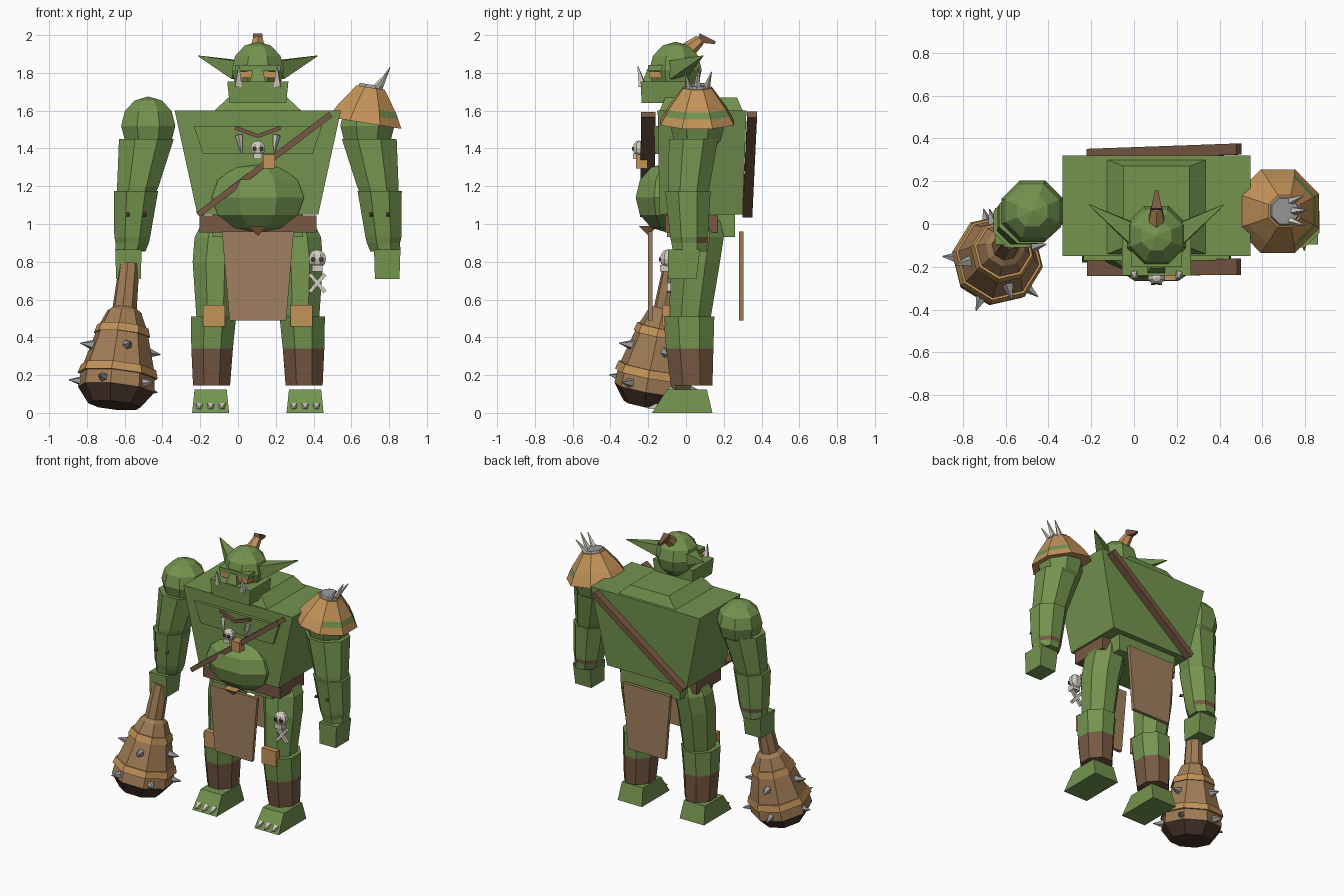
import bpy
import bmesh
from math import cos, sin, pi
from mathutils import Vector, Matrix

default_cube = bpy.data.objects.get("Cube")
if default_cube:
    bpy.data.objects.remove(default_cube)

MID = .105  # the body's own centre line


def material(name, hex_colour):
    def linear(value):
        return value / 12.92 if value <= .04 else ((value + .055) / 1.055) ** 2.4
    channels = [linear(part / 255) for part in bytes.fromhex(hex_colour)]
    mat = bpy.data.materials.new(name)
    mat.use_nodes = True
    mat.diffuse_color = (*channels, 1)
    shader = next(node for node in mat.node_tree.nodes if node.type == 'BSDF_PRINCIPLED')
    shader.inputs["Base Color"].default_value = (*channels, 1)
    return mat


green = material("green skin", "74944f")
tan = material("tan leather", "c39359")
cloth = material("worn cloth", "a08060")
wood = material("club wood", "a07c56")
brown = material("brown leather", "775843")
dark = material("dark brown", "4a362b")
bone = material("bone", "d2cdbf")
steel = material("grey metal", "9b9b9b")


def finish(name, bm, mats, paint=None):
    """Turn a bmesh into an object, colouring faces by an optional rule."""
    bmesh.ops.recalc_face_normals(bm, faces=bm.faces)
    bm.normal_update()
    if paint:
        for face in bm.faces:
            face.material_index = int(paint(face.calc_center_median(), face.normal))
    mesh = bpy.data.meshes.new(name)
    bm.to_mesh(mesh)
    bm.free()
    for mat in mats:
        mesh.materials.append(mat)
    obj = bpy.data.objects.new(name, mesh)
    bpy.context.collection.objects.link(obj)
    return obj


def loft(name, sections, sides, *mats, paint=None):
    """Stack of polygon rings, each given as x, y, z, half width, half depth."""
    bm = bmesh.new()
    rings = []
    for x, y, z, half_x, half_y in sections:
        ring = []
        for step in range(sides):
            angle = (step + .5) * 2 * pi / sides
            ring.append(bm.verts.new((x + half_x * cos(angle) / cos(pi / sides),
                                      y + half_y * sin(angle) / cos(pi / sides), z)))
        rings.append(ring)
    for lower, upper in zip(rings, rings[1:]):
        for step in range(sides):
            after = (step + 1) % sides
            bm.faces.new((lower[step], lower[after], upper[after], upper[step]))
    bm.faces.new(rings[0])
    bm.faces.new(rings[-1])
    return finish(name, bm, mats, paint)


def box(name, centre, half, mat):
    x, y, z = centre
    return loft(name, [(x, y, z + end * half[2], half[0], half[1]) for end in (-1, 1)], 4, mat)


def aim(obj, origin, direction):
    turn = Vector(direction).to_track_quat('Z', 'Y').to_matrix().to_4x4()
    obj.matrix_world = Matrix.Translation(origin) @ turn
    return obj


def spike(name, base, tip, radius, mat, sides=4, tip_radius=.002):
    direction = Vector(tip) - Vector(base)
    rings = [(0, 0, 0, radius, radius), (0, 0, direction.length, tip_radius, tip_radius)]
    return aim(loft(name, rings, sides, mat), base, direction)


def ball(name, centre, radii, mat, segments=8, rings=6):
    bm = bmesh.new()
    bmesh.ops.create_uvsphere(bm, u_segments=segments, v_segments=rings, radius=1)
    bmesh.ops.rotate(bm, verts=bm.verts, matrix=Matrix.Rotation(pi / segments, 3, 'Z'))
    bmesh.ops.scale(bm, verts=bm.verts, vec=radii)
    bmesh.ops.translate(bm, verts=bm.verts, vec=centre)
    return finish(name, bm, [mat])


def bar(name, start, end, width, depth, mat):
    """Flat strap between two points, with its depth along y."""
    start, end = Vector(start), Vector(end)
    along = (end - start).normalized()
    across = along.cross(Vector((0, 1, 0))).normalized()
    out = across.cross(along)
    obj = loft(name, [(0, 0, 0, width, depth), (0, 0, (end - start).length, width, depth)], 4, mat)
    turn = Matrix((across, out, along)).transposed().to_4x4()
    obj.matrix_world = Matrix.Translation(start) @ turn
    return obj


def skull(name, x, y, z, size):
    ball(name, (x, y, z), (size, size * .8, size), bone, 8, 6)
    box(name + "_jaw", (x, y - size * .25, z - size), (size * .55, size * .5, size * .35), bone)
    for side in (-1, 1):
        box(name + "_socket", (x + side * size * .4, y - size * .76, z - size * .05),
            (size * .22, .004, size * .22), dark)


# Torso, neck slope, belly and hips
loft("torso", [(MID, .08, 1.05, .32, .22), (MID, .085, 1.6, .44, .235)], 4, green)
loft("neck_slope", [(MID, .08, 1.6, .23, .22), (MID, .08, 1.67, .155, .19)], 4, green)
ball("belly", (MID, -.1, 1.14), (.265, .18, .185), green)
chest = loft("chest_plate", [(MID, -.145, 1.37, .29, .02), (MID, -.15, 1.52, .34, .02)], 4, green)
box("hips", (MID, .08, 1), (.24, .18, .07), green)
box("belt", (MID, .03, 1), (.31, .14, .045), brown)

# Front and back loincloths
for name, y in (("front_loincloth", -.19), ("back_loincloth", .293)):
    loft(name, [(MID, y, .49, .15, .012), (MID, y, .96, .19, .012)], 4, cloth)
spike("loincloth_clasp", (MID, -.2, .99), (MID, -.2, .94), .05, tan)

# Diagonal straps and buckle
bar("front_strap", (-.21, -.205, 1.05), (.49, -.2, 1.58), .016, .038, brown)
bar("back_strap", (-.21, .325, 1.05), (.49, .35, 1.58), .02, .026, brown)
box("strap_buckle", (.165, -.235, 1.33), (.032, .03, .037), tan)

# Chest ornament
skull("chest_skull", MID, -.25, 1.4, .042)
for side in (-1, 1):
    bar("chest_brow", (MID + side * .12, -.18, 1.51), (MID, -.18, 1.465), .01, .01, brown)
    spike("chest_tusk", (MID + side * .1, -.18, 1.47), (MID + side * .085, -.2, 1.37), .014, bone)

# Head
ball("head", (MID, -.055, 1.815), (.15, .15, .15), green)
loft("jaw", [(MID, -.12, 1.64, .15, .115), (MID, -.12, 1.755, .162, .12)], 4, green)
box("brow", (MID, -.15, 1.825), (.12, .05, .016), green)
box("eye_strip", (MID, -.15, 1.79), (.11, .045, .018), tan)
loft("nose", [(MID, -.19, 1.75, .042, .04), (MID, -.18, 1.82, .025, .025)], 4, green)
for side in (-1, 1):
    spike("ear", (MID + side * .1, -.05, 1.815), (MID + side * .315, .09, 1.89), .05, green)
    spike("mouth_tusk", (MID + side * .105, -.23, 1.73), (MID + side * .1, -.255, 1.835), .018, bone)

# Topknot
spike("topknot_band", (MID, .01, 1.92), (MID, .075, 1.975), .038, tan, 6, .025)
spike("topknot_tail", (MID, .065, 1.985), (MID, .155, 1.96), .025, brown, 4, .008)

# Arms and legs, once for each side
for side, label in ((-1, "right"), (1, "left")):
    def at(offset):
        return MID + side * offset

    ball(label + "_shoulder", (at(.58), .06, 1.52), (.155, .155, .155), green)
    loft(label + "_upper_arm", [(at(.65), .01, 1.13, .095, .1), (at(.635), .015, 1.2, .11, .11),
                                (at(.59), .04, 1.45, .145, .13)], 8, green)
    loft(label + "_forearm", [(at(.675), .02, .855, .08, .09), (at(.665), .018, .9, .088, .095),
                              (at(.665), .016, .93, .095, .1), (at(.645), .01, 1.175, .117, .12)],
         8, green, brown, paint=lambda c, n: .9 < c.z < .93 and n.y > .3)
    loft(label + "_hand", [(at(.685), -.02, .71, .065, .075), (at(.685), -.01, .865, .07, .085)], 4, green)
    for offset in (.6, .69):
        spike("forearm_stud", (at(offset), -.1, 1.05), (at(offset), -.125, 1.05), .01, brown)

    loft(label + "_thigh", [(at(.225), .02, .5, .1, .11), (at(.225), .05, .8, .12, .13),
                            (at(.21), .07, .93, .125, .13), (at(.2), .08, 1.02, .09, .1)], 8, green)
    loft(label + "_shin", [(at(.245), .03, .145, .098, .11), (at(.242), .02, .34, .11, .125),
                           (at(.235), .015, .51, .12, .135)],
         8, green, brown, paint=lambda c, n: c.z < .34)
    loft(label + "_foot", [(at(.25), -.02, 0, .098, .16), (at(.25), .005, .125, .085, .105)], 4, green)
    box(label + "_knee_pad", (at(.232), -.105, .515), (.058, .02, .057), tan)
    for toe in (-1, 0, 1):
        x = at(.25) + toe * .06
        spike("toe_claw", (x, -.15, .035), (x, -.205, .025), .018, bone)

# Left shoulder pad with a slit on its outer side
pad_origin, pad_axis = Vector((.672, .06, 1.535)), Vector((.16, 0, 1)).normalized()
pad = loft("shoulder_pad", [(0, 0, 0, .195, .195), (0, 0, .045, .172, .172),
                            (0, 0, .08, .153, .153), (0, 0, .19, .075, .075)],
           8, tan, green, paint=lambda c, n: .046 < c.z < .079 and n.x > .3)
aim(pad, pad_origin, pad_axis)
pad.matrix_world = Matrix.Translation(pad_origin) @ Matrix.Rotation(.16, 4, 'Y')
cap_base = pad_origin + pad_axis * .18
spike("pad_cap", cap_base, cap_base + pad_axis * .025, .07, steel, 8, .06)
for turn in (-1, 0, 1):
    spike("pad_spike", (.735 - abs(turn) * .02, .06 + turn * .04, 1.7),
          (.805 - abs(turn) * .01, .065 + turn * .07, 1.83 - abs(turn) * .025), .02, bone, 5)

# Hip skull and crossed bones
skull("hip_skull", .42, -.1, .815, .05)
for side in (-1, 1):
    bar("crossed_bone", (.42 - side * .04, -.09, .64), (.42 + side * .04, -.09, .735), .01, .01, bone)

# Spiked club, built along its own axis from the grip down
grip = Vector((-.575, -.065, .79))
club_axis = (Vector((-.655, -.195, .03)) - grip).normalized()
stations = [(0, .05), (.24, .06), (.26, .085), (.36, .125), (.58, .182), (.68, .19), (.765, .13)]
club = loft("club", [(0, 0, s, r, r) for s, r in stations], 8, wood, dark,
            paint=lambda c, n: c.z > .69)
aim(club, grip, club_axis)
for s, r in ((.34, .128), (.56, .187)):
    ring = loft("club_ring", [(0, 0, s, r, r), (0, 0, s + .045, r + .012, r + .012)], 8, tan)
    aim(ring, grip, club_axis)
frame = club.matrix_world.copy()
for row, (s, r) in enumerate(((.46, .145), (.65, .18))):
    for step in range(4 + row):
        angle = (step + row * .5) * 2 * pi / (4 + row) + pi / 4
        out = Vector((cos(angle), sin(angle), 0))
        down = Vector((0, 0, s))
        spike("club_spike", frame @ (down + out * r), frame @ (down + out * (r + .075)), .024, steel, 5)
